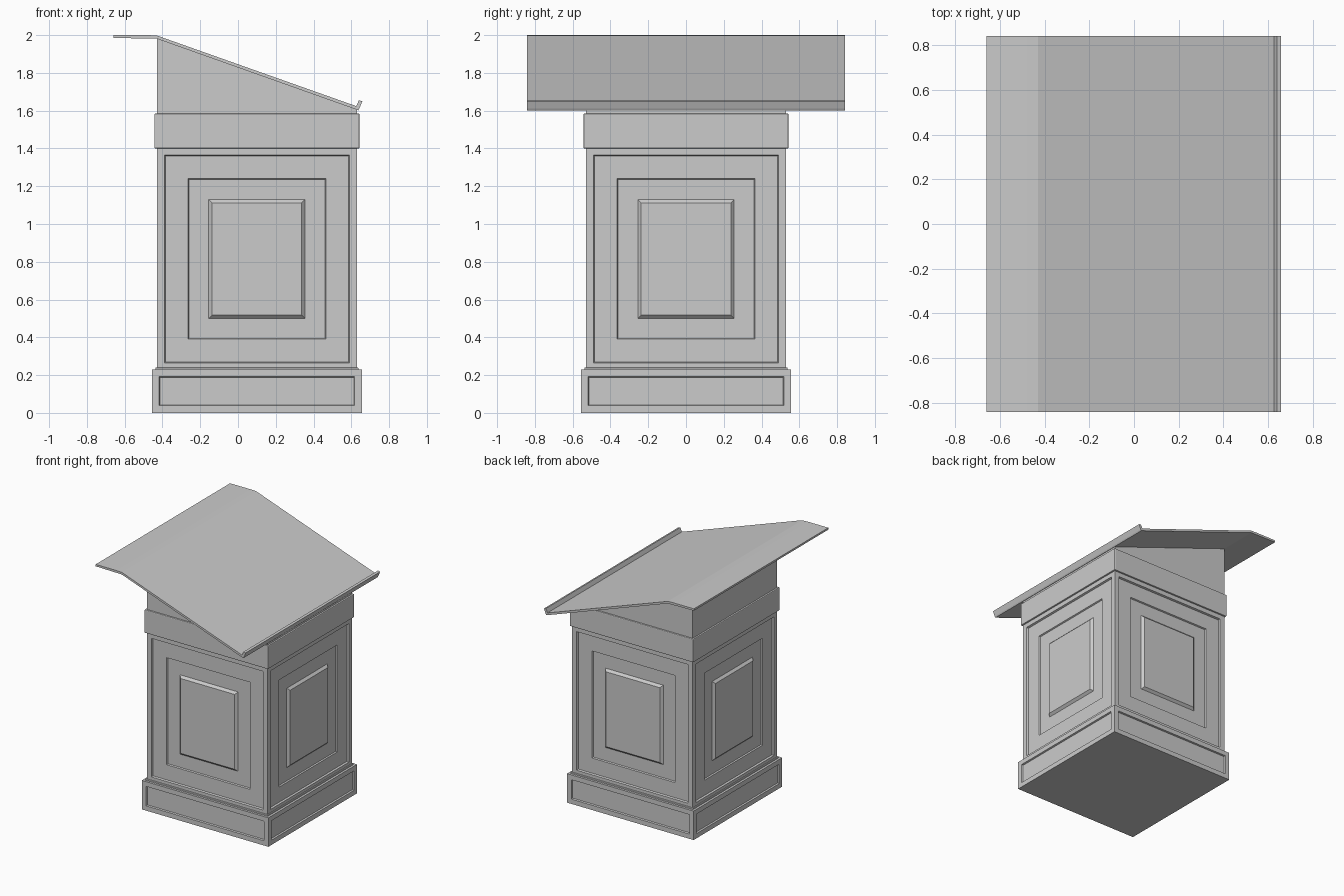
import bpy, bmesh

if "Cube" in bpy.data.objects:
    bpy.data.objects.remove(bpy.data.objects["Cube"])

CX = 0.1  # pedestal axis sits off-centre under the reading board


def finish(name, bm, bevel=0.0):
    bmesh.ops.recalc_face_normals(bm, faces=bm.faces[:])
    me = bpy.data.meshes.new(name)
    bm.to_mesh(me)
    bm.free()
    ob = bpy.data.objects.new(name, me)
    bpy.context.collection.objects.link(ob)
    if bevel:
        mod = ob.modifiers.new("edge", 'BEVEL')
        mod.width, mod.segments = bevel, 2
        mod.limit_method = 'ANGLE'
    return ob


def box(name, half, z0, z1, steps=(), bevel=0.0):
    """Square box; every side gets a chain of (inset, depth) panel steps."""
    bm = bmesh.new()
    bmesh.ops.create_cube(bm, size=1)
    for v in bm.verts:
        v.co = (CX + v.co.x * 2 * half, v.co.y * 2 * half,
                z0 if v.co.z < 0 else z1)
    bm.normal_update()
    sides = [f for f in bm.faces if abs(f.normal.z) < 0.5]
    for thickness, depth in steps:
        bmesh.ops.inset_individual(bm, faces=sides, thickness=thickness,
                                   depth=depth, use_even_offset=True)
        bm.normal_update()
    return finish(name, bm, bevel)


def extrude_y(name, profile, half):
    """Extrude an x-z profile symmetrically along y."""
    bm = bmesh.new()
    face = bm.faces.new([bm.verts.new((x, -half, z)) for x, z in profile])
    ext = bmesh.ops.extrude_face_region(bm, geom=[face])
    for v in ext["geom"]:
        if isinstance(v, bmesh.types.BMVert):
            v.co.y = half
    return finish(name, bm)


# plinth with a sunk panel on each side
box("base_plinth", 0.556, 0.0, 0.23, [(0.038, 0), (0.004, -0.012)])

# small moulding between plinth and body
box("base_moulding", 0.538, 0.22, 0.24, bevel=0.004)

# body: sunk frame, second sunk field, raised bevelled centre panel
box("pedestal_body", 0.53, 0.225, 1.405,
    [(0.04, 0), (0.005, -0.014), (0.12, 0), (0.005, -0.01),
     (0.105, 0), (0.018, 0.018)])

# collar band
box("collar", 0.543, 1.4, 1.585, bevel=0.006)

# sloped neck under the board
extrude_y("sloped_neck", [(-0.43, 1.40), (0.63, 1.40), (0.63, 1.607),
                          (-0.43, 1.983)], 0.53)

# reading board with flat shelf at the back and book lip at the front edge
extrude_y("reading_board", [(-0.66, 1.985), (-0.43, 1.981), (0.637, 1.602),
                            (0.643, 1.612), (0.658, 1.65), (0.64, 1.655),
                            (0.626, 1.624), (-0.43, 1.998), (-0.48, 2.0),
                            (-0.66, 2.0)], 0.843)
